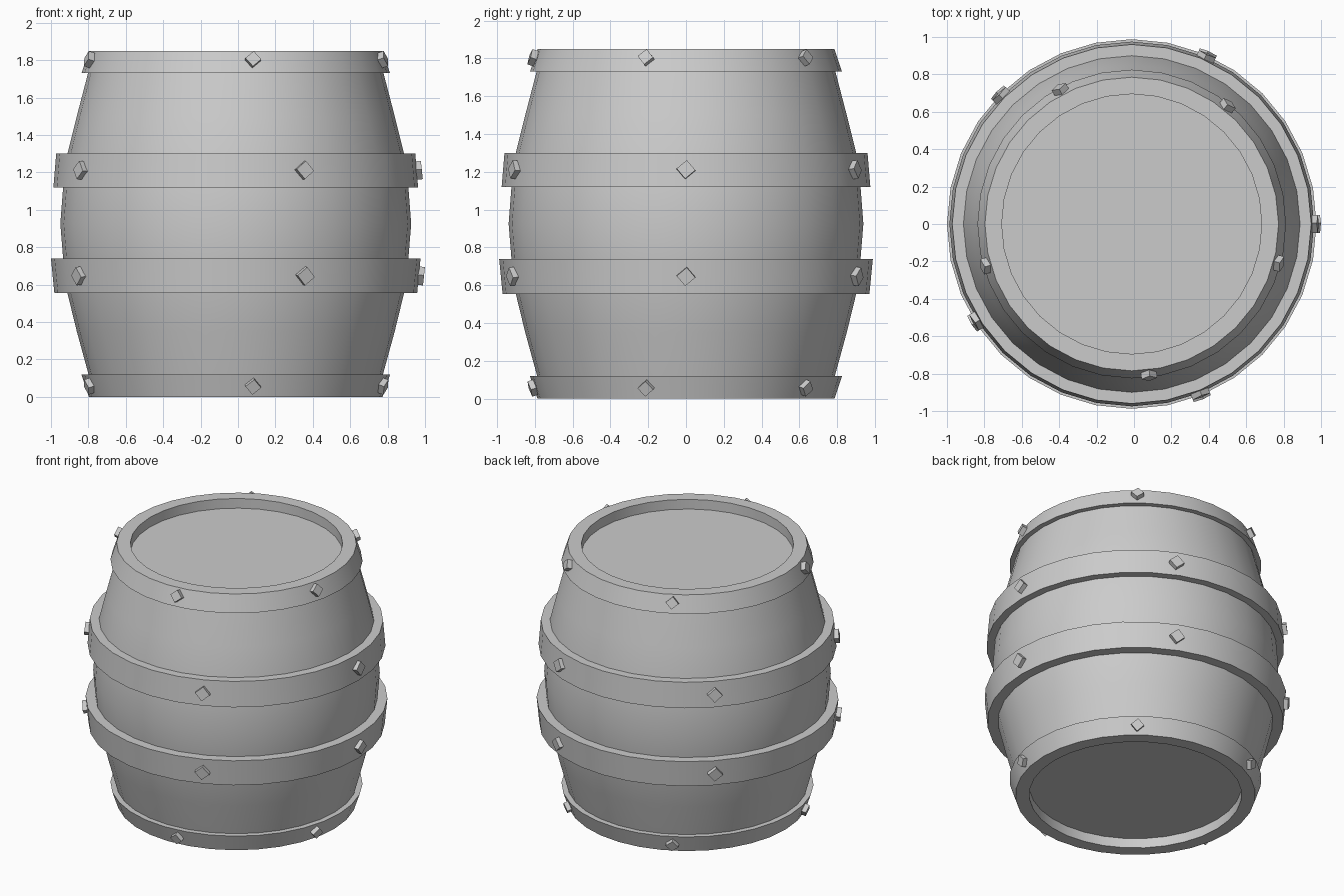
import bpy, bmesh, math
from mathutils import Matrix, Vector

if "Cube" in bpy.data.objects:
    bpy.data.objects.remove(bpy.data.objects["Cube"])

SIDES = 32
AXIS_X = -0.012

grey = bpy.data.materials.new("light_grey")
grey.diffuse_color = (0.6, 0.6, 0.6, 1)
grey.use_nodes = True
grey.node_tree.nodes["Principled BSDF"].inputs["Base Color"].default_value = grey.diffuse_color


def finish(bm, name, smooth):
    bmesh.ops.recalc_face_normals(bm, faces=bm.faces)
    mesh = bpy.data.meshes.new(name)
    bm.to_mesh(mesh)
    bm.free()
    mesh.materials.append(grey)
    obj = bpy.data.objects.new(name, mesh)
    obj.location.x = AXIS_X
    bpy.context.collection.objects.link(obj)
    if smooth:
        bpy.ops.object.select_all(action='DESELECT')
        obj.select_set(True)
        bpy.context.view_layer.objects.active = obj
        bpy.ops.object.shade_smooth_by_angle(angle=math.radians(30))
    return obj


def lathe(name, profile, closed):
    """Revolve (radius, z) points; an open profile gets end discs."""
    bm = bmesh.new()
    rings = []
    for r, z in profile:
        rings.append([bm.verts.new((r * math.cos(math.tau * i / SIDES),
                                    r * math.sin(math.tau * i / SIDES), z))
                      for i in range(SIDES)])
    pairs = list(zip(rings, rings[1:]))
    if closed:
        pairs.append((rings[-1], rings[0]))
    else:
        bm.faces.new(rings[0])
        bm.faces.new(rings[-1])
    for a, b in pairs:
        for i in range(SIDES):
            j = (i + 1) % SIDES
            bm.faces.new((a[i], a[j], b[j], b[i]))
    return finish(bm, name, True)


# Bulging body with a recessed lid at both ends
lathe("barrel_body", [
    (0.695, 0.07), (0.695, 0.0), (0.755, 0.0), (0.787, 0.12), (0.85, 0.35),
    (0.90, 0.555), (0.923, 0.74), (0.938, 0.925), (0.923, 1.12), (0.90, 1.30),
    (0.85, 1.50), (0.79, 1.73), (0.757, 1.85), (0.695, 1.85), (0.695, 1.78)], False)

# Hoops: bottom z, top z, bottom radius, top radius, inner radii, stud angles, stud tilt
END = (-83.5, -15, 51, 118, 196)
MID = (-68, 0, 66, 135.5, 212)
HOOPS = {
    "bottom_hoop": (0.0, 0.12, 0.785, 0.825, 0.75, 0.77, END, -18),
    "lower_hoop": (0.555, 0.74, 0.97, 0.988, 0.88, 0.90, MID, -6),
    "upper_hoop": (1.12, 1.30, 0.975, 0.96, 0.90, 0.88, MID, 6),
    "top_hoop": (1.73, 1.85, 0.825, 0.785, 0.77, 0.75, END, 18),
}
for name, (z0, z1, r0, r1, i0, i1, angles, tilt) in HOOPS.items():
    lathe(name, [(i0, z0), (r0, z0), (r1, z1), (i1, z1)], True)

    # Square studs turned on their corners around the hoop
    bm = bmesh.new()
    z = (z0 + z1) / 2 + (0.01 if z1 > 1.5 else 0)
    radius = (r0 + r1) / 2
    size = 0.06 if angles is END else 0.07
    for angle in angles:
        m = (Matrix.Rotation(math.radians(angle), 4, 'Z')
             @ Matrix.Translation(Vector((radius, 0, z)))
             @ Matrix.Rotation(math.radians(-tilt), 4, 'Y')
             @ Matrix.Rotation(math.radians(40), 4, 'X')
             @ Matrix.Diagonal((0.055, size, size, 1)))
        bmesh.ops.create_cube(bm, size=1, matrix=m)
    finish(bm, name.replace("hoop", "studs"), False)
